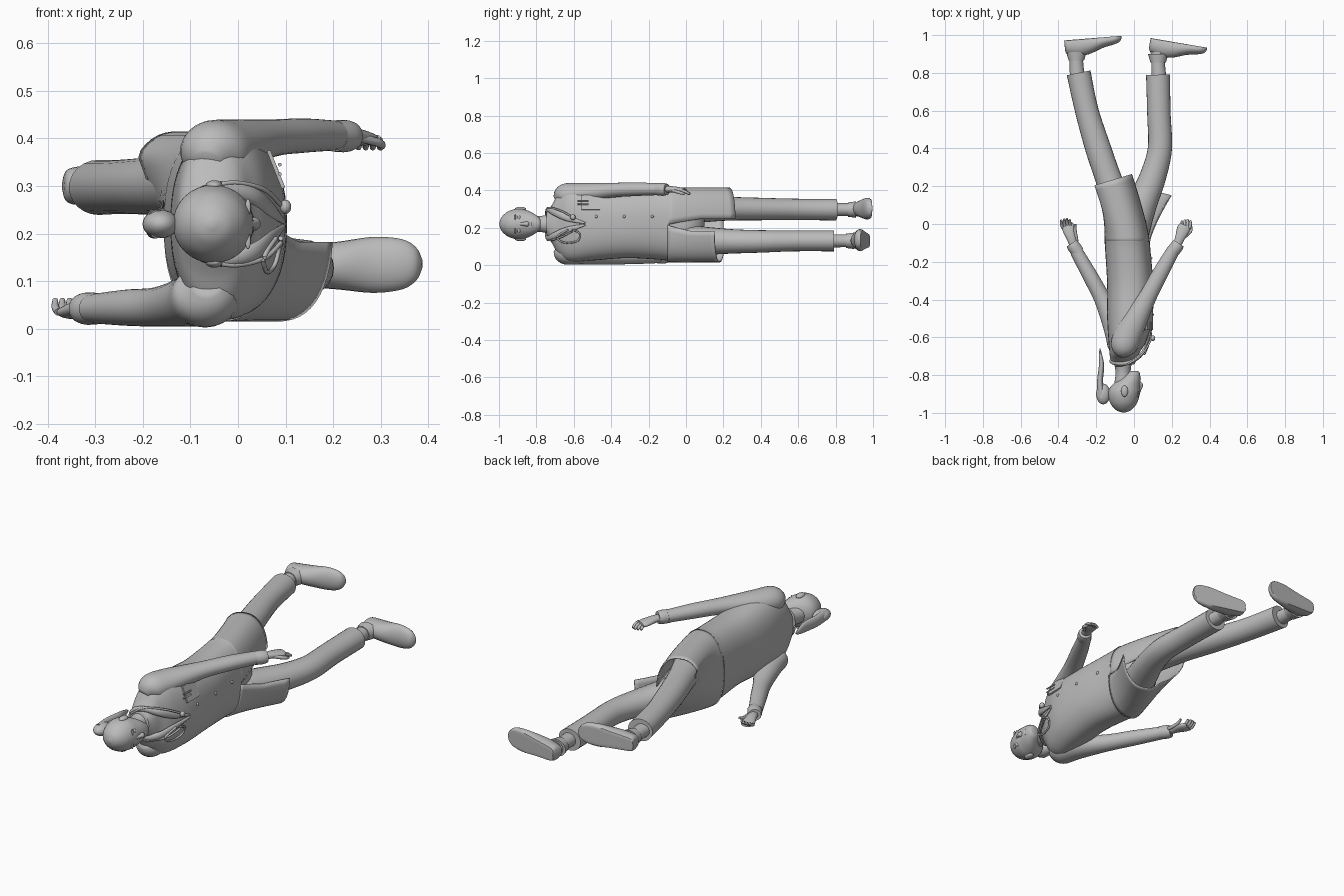
import bpy, bmesh, math
from mathutils import Vector

if "Cube" in bpy.data.objects:
    bpy.data.objects.remove(bpy.data.objects["Cube"], do_unlink=True)

grey = bpy.data.materials.new("plain_grey")
grey.use_nodes = True
grey.diffuse_color = (0.5, 0.5, 0.5, 1)
grey.node_tree.nodes["Principled BSDF"].inputs["Base Color"].default_value = (0.5, 0.5, 0.5, 1)
MID = 0.22  # height of the body's centre line


def finish(name, bm, angle=50):
    bmesh.ops.recalc_face_normals(bm, faces=bm.faces)
    mesh = bpy.data.meshes.new(name)
    bm.to_mesh(mesh)
    bm.free()
    mesh.materials.append(grey)
    obj = bpy.data.objects.new(name, mesh)
    bpy.context.collection.objects.link(obj)
    bpy.ops.object.select_all(action="DESELECT")
    obj.select_set(True)
    bpy.context.view_layer.objects.active = obj
    bpy.ops.object.shade_smooth_by_angle(angle=math.radians(angle))
    return obj


def spline(pts, steps=5):
    # Catmull-Rom through tuples of any length
    out = []
    for i in range(len(pts) - 1):
        a, b, c, d = (pts[max(0, min(len(pts) - 1, i + k))] for k in (-1, 0, 1, 2))
        for s in range(steps):
            t = s / steps
            out.append([q + t / 2 * (r - p + t * (2 * p - 5 * q + 4 * r - e + t * (3 * (q - r) + e - p)))
                        for p, q, r, e in zip(a, b, c, d)])
    return out + [list(pts[-1])]


def sgnpow(v, p):
    return math.copysign(abs(v) ** p, v)


def skin(bm, rings, closed=True, caps=True):
    n = len(rings[0])
    for r, q in zip(rings, rings[1:]):
        for i in range(n if closed else n - 1):
            bm.faces.new((r[i], r[(i + 1) % n], q[(i + 1) % n], q[i]))
    if caps:
        bm.faces.new(rings[0])
        bm.faces.new(rings[-1])


def tube(name, pts, axis=None, power=1.0, n=24, floor=None):
    # points are x, y, z, in-plane radius, z radius
    pts = spline(pts)
    bm = bmesh.new()
    rings = []
    for i, p in enumerate(pts):
        before, after = pts[max(0, i - 1)], pts[min(len(pts) - 1, i + 1)]
        d = Vector(axis) if axis else (Vector(after[:3]) - Vector(before[:3])).normalized()
        u = d.cross((0, 0, 1)).normalized()
        v = u.cross(d)
        ring = []
        for k in range(n):
            a = math.tau * k / n
            co = Vector(p[:3]) + u * p[3] * sgnpow(math.cos(a), power) + v * p[4] * sgnpow(math.sin(a), power)
            if floor:
                co.y = min(co.y, floor(co.x))
            ring.append(bm.verts.new(co))
        rings.append(ring)
    skin(bm, rings)
    return finish(name, bm)


def ball(name, centre, radii):
    bm = bmesh.new()
    bmesh.ops.create_uvsphere(bm, u_segments=20, v_segments=12, radius=1)
    bmesh.ops.scale(bm, vec=radii, verts=bm.verts)
    bmesh.ops.translate(bm, vec=centre, verts=bm.verts)
    return finish(name, bm)


def plate(name, centre, size, turn=0):
    obj_bm = bmesh.new()
    bmesh.ops.create_cube(obj_bm, size=1)
    bmesh.ops.scale(obj_bm, vec=size, verts=obj_bm.verts)
    obj = finish(name, obj_bm, 30)
    obj.location = centre
    obj.rotation_euler.y = turn
    return obj


def cord(name, pts, r):
    return tube(name, [(*p, r, r) for p in pts], n=10)


# Head, neck and face
tube("head", [(-.055, -.998, MID, .008, .008), (-.055, -.985, MID, .04, .038), (-.055, -.95, MID, .07, .068),
              (-.053, -.9, MID, .084, .082), (-.045, -.86, MID, .078, .077), (-.022, -.82, MID, .056, .06),
              (-.003, -.785, MID, .032, .034), (0, -.777, MID, .012, .014)], axis=(0, 1, 0), n=32)
tube("neck", [(-.06, -.85, MID, .045, .045), (-.058, -.78, MID, .04, .042), (-.06, -.7, MID, .055, .06)])
tube("nose", [(.02, -.9, MID, .008, .007), (.034, -.865, MID, .01, .01), (.034, -.85, MID, .013, .014),
              (.025, -.842, MID, .004, .008)])
ball("lips", (.027, -.82, MID), (.009, .008, .022))
for side in (-1, 1):
    ball("eye", (.021, -.893, MID + side * .034), (.007, .008, .014))
    ball("eyebrow", (.021, -.913, MID + side * .035), (.006, .004, .018))
    ball("ear", (-.05, -.885, MID + side * .081), (.018, .03, .011))
ball("hair_bun", (-.163, -.9, MID), (.038, .055, .03))
tube("ponytail", [(-.17, -.92, MID, .022, .03), (-.18, -.84, MID, .016, .03), (-.172, -.75, MID, .014, .028),
                  (-.178, -.69, MID, .008, .016), (-.18, -.66, MID, .002, .004)])

# Coat body
tube("coat_body", [(-.055, -.745, MID, .055, .06), (-.055, -.715, MID, .07, .105), (-.05, -.68, MID, .08, .165),
                   (-.035, -.62, MID, .1, .2), (-.022, -.5, MID, .12, .195), (-.02, -.32, MID, .122, .182),
                   (-.032, -.15, MID, .12, .19), (-.036, -.09, MID, .12, .197)],
     axis=(0, 1, 0), power=.85, n=48)

# Coat skirt, split at the front and swung along with each leg
bm = bmesh.new()
rings = []
for j in range(13):
    t = j / 12
    gap = .12 * min(1, t * 2)
    ring = []
    for k in range(49):
        a = gap + (math.tau - 2 * gap) * k / 48
        left = a < math.pi
        swing = min(1, abs(math.pi - a) / .8)
        c = sgnpow(math.cos(a), .85)
        x = -.036 + t ** 1.3 * swing * (-.09 if left else .12) + (.12 - .004 * t) * c
        end = .2 + swing * ((.03 if left else -.02) + c * (.035 if left else -.03))
        ring.append(bm.verts.new((x, -.1 + t * (end + .1), MID - .005 + .2 * sgnpow(math.sin(a), .85))))
    rings.append(ring)
skin(bm, rings, closed=False, caps=False)
skirt = finish("coat_skirt", bm)
solid = skirt.modifiers.new("cloth", "SOLIDIFY")
solid.thickness = .006

# Collar, stethoscope, buttons and pockets
for side in (-1, 1):
    tube("lapel", [(-.12, -.725, MID, .012, .01), (-.1, -.735, MID + side * .05, .012, .012),
                   (-.04, -.735, MID + side * .075, .012, .014), (.03, -.7, MID + side * .06, .01, .018),
                   (.07, -.63, MID + side * .03, .007, .016), (.095, -.54, MID + side * .005, .005, .005)], n=12)
    cord("stethoscope_tube", [(-.1, -.75, MID + side * .04), (-.03, -.74, MID + side * .085),
                              (.05, -.68, MID + side * .075), (.09, -.61, MID + side * .04)], .005)
cord("stethoscope_loop", [(.09, -.61, MID - .03), (.088, -.57, MID - .05), (.075, -.58, MID - .09),
                          (.06, -.65, MID - .1), (.055, -.69, MID - .07), (.08, -.63, MID - .03)], .005)
ball("chest_piece", (.1, -.605, MID + .036), (.012, .015, .015))
for y, x in ((-.48, .098), (-.33, .101), (-.18, .09), (-.02, .06), (.11, .02)):
    ball("button", (x, y, MID + .04), (.007, .008, .008))
plate("breast_pocket", (.08, -.51, MID + .115), (.008, .1, .085), -.38)
for i in range(2):
    cord("pen", [(.088, -.58, MID + .105 + i * .02), (.088, -.52, MID + .105 + i * .02)], .004)


# Sleeves, cuffs and hands
def arm(side_name, pts, cuff, hand, curl):
    tube(side_name + "_sleeve", pts)
    x, y, z = cuff
    out = math.copysign(1, hand[0])
    tube(side_name + "_cuff", [(x - out * .022, y - .03, z, .034, .033), (x, y, z, .035, .034),
                               (x + out * .012, y + .018, z, .031, .03)])
    hx, hy, hz = hand
    tube(side_name + "_palm", [(x, y, z, .02, .017), ((x + hx) / 2, (y + hy) / 2, z, .026, .017),
                               (hx, hy, hz, .034, .015), (hx + out * .008, hy + .02, hz, .026, .01)])
    for i in range(4):
        fx = hx + (i - 1.5) * .015 + out * .008
        reach = .05 - .006 * abs(i - 1.7)
        tube(side_name + "_finger", [(fx, hy, hz, .008, .008),
                                     (fx + out * .006, hy + reach * .55, hz + curl * .4, .008, .008),
                                     (fx + out * .006, hy + reach, hz + curl, .006, .006)], n=10)
    tube(side_name + "_thumb", [(x + .015, y + .03, z, .009, .009), (hx + .036, hy - .015, hz + curl * .5, .009, .009),
                                (hx + .038, hy + .018, hz + curl, .006, .006)], n=10)


arm("left", [(-.065, -.69, .345, .03, .03), (-.055, -.65, .368, .07, .065), (-.02, -.56, .382, .072, .058),
             (.065, -.4, .4, .048, .04), (.14, -.26, .406, .042, .036), (.21, -.135, .406, .034, .031)],
    (.225, -.12, .405), (.262, -.025, .4), -.02)
arm("right", [(-.065, -.69, .095, .03, .03), (-.065, -.65, .072, .07, .065), (-.09, -.56, .06, .068, .056),
              (-.165, -.4, .046, .045, .042), (-.235, -.27, .044, .04, .038), (-.305, -.145, .042, .034, .031)],
    (-.318, -.12, .042), (-.348, -.02, .035), .025)

# Trousers
ball("trouser_seat", (-.03, -.03, MID), (.1, .13, .165))
tube("left_trouser", [(-.03, -.08, .3, .09, .085), (-.075, .07, .302, .082, .075), (-.128, .22, .302, .07, .064),
                      (-.19, .4, .3, .068, .06), (-.25, .6, .298, .062, .057), (-.293, .8, .297, .064, .058)])
tube("right_trouser", [(-.02, -.08, .135, .09, .085), (.04, .1, .13, .08, .075), (.1, .25, .127, .07, .065),
                       (.137, .4, .127, .064, .06), (.132, .58, .13, .062, .056), (.127, .79, .13, .063, .056)])


# Socks and shoes
def foot(name, heel, tilt, yaw, ankle):
    x0, y0, z0 = heel
    slope = math.tan(tilt)
    tube(name + "_sock", [(*ankle, .04, .036), (ankle[0] - .005, ankle[1] + .09, ankle[2], .036, .034),
                          (ankle[0] - .005, ankle[1] + .15, ankle[2], .04, .036)])
    tube(name + "_shoe_collar", [(ankle[0] - .005, ankle[1] + .095, ankle[2], .041, .038),
                                 (ankle[0] - .005, ankle[1] + .14, ankle[2], .054, .044)])
    profile = ((0, .05, .012), (.012, .075, .036), (.07, .09, .044), (.13, .082, .05),
               (.2, .056, .058), (.26, .042, .052), (.29, .03, .034), (.302, .012, .01))
    tube(name + "_shoe", [(x0 + s, y0 + s * slope - h * .35, z0 + s * yaw, h * .65, w) for s, h, w in profile],
         axis=(1, slope, 0), floor=lambda x: y0 + (x - x0) * slope)


foot("left", (-.368, .972, .3), .08, .01, (-.3, .77, .297))
foot("right", (.085, .985, .13), -.17, .02, (.133, .76, .13))
